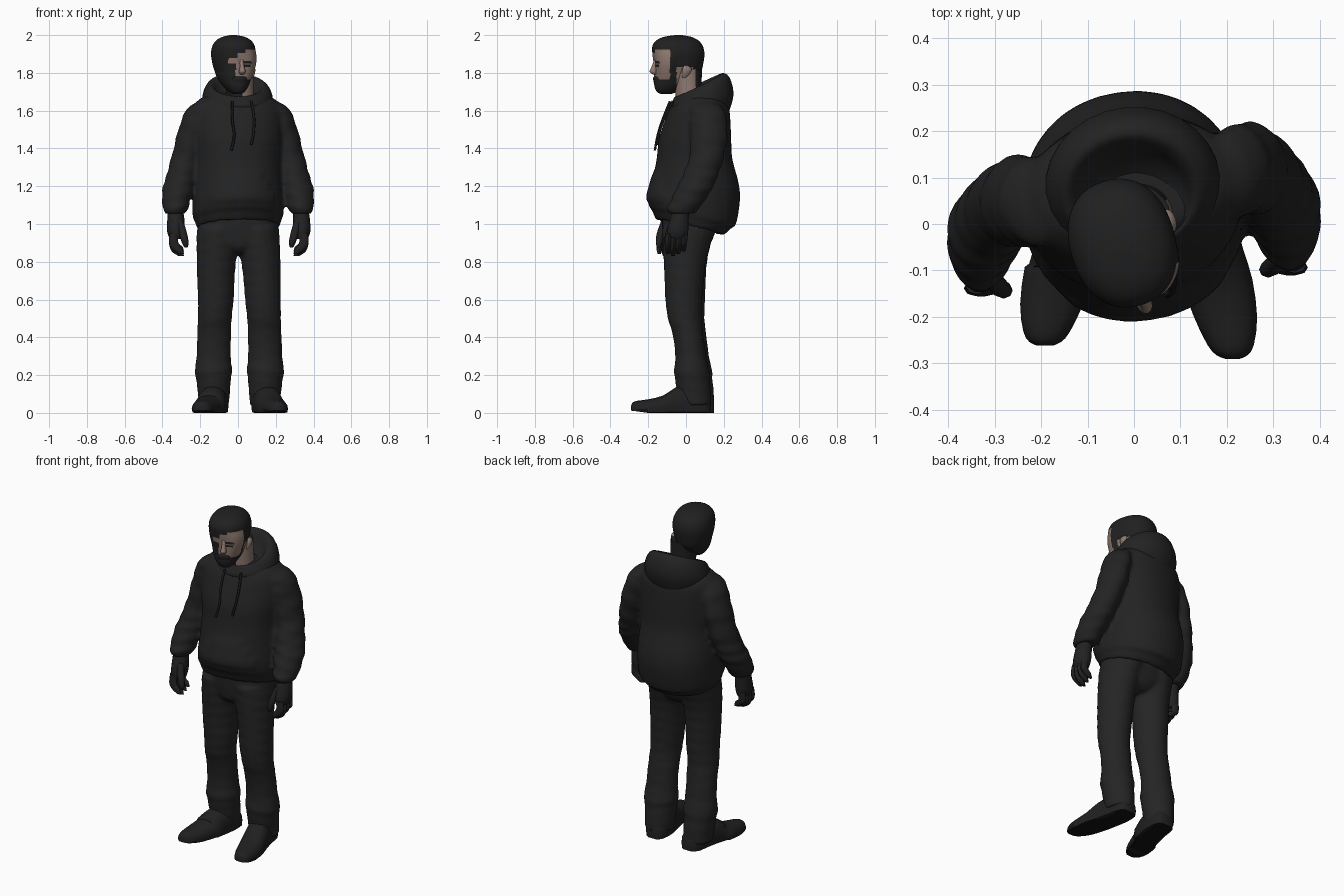
import bpy, bmesh, math
from mathutils import Vector


def material(name, r, g=None, b=None):
    m = bpy.data.materials.new(name)
    m.diffuse_color = (r, g or r, b or r, 1)
    return m


HOODIE = material("charcoal hoodie", 0.0165)
SEAM = material("dark seam", 0.010)
TROUSER = material("charcoal trousers", 0.018)
HAIR = material("near black hair", 0.0145)
GLOVE = material("dark gloves", 0.0155)
SHOE = material("dark shoes", 0.0145)
SOLE = material("black sole", 0.006)
SKIN = material("skin", 0.27, 0.19, 0.16)


def spline(rows, steps):
    """Catmull-Rom interpolation through rows of numbers."""
    out = []
    for i in range(len(rows) - 1):
        p = [rows[max(0, min(len(rows) - 1, i + k))] for k in (-1, 0, 1, 2)]
        for s in range(steps):
            t = s / steps
            out.append([0.5 * (2 * b + (c - a) * t + (2 * a - 5 * b + 4 * c - d) * t * t
                               + (3 * b - a - 3 * c + d) * t ** 3) for a, b, c, d in zip(*p)])
    return out + [list(rows[-1])]


def smooth(ob, angle=50):
    bpy.ops.object.select_all(action='DESELECT')
    ob.select_set(True)
    bpy.context.view_layer.objects.active = ob
    bpy.ops.object.shade_smooth_by_angle(angle=math.radians(angle))


def skin_loops(name, loops, mats, rule=None):
    """Bridge a list of point loops into a closed mesh object."""
    bm = bmesh.new()
    loops = [[bm.verts.new(v) for v in loop] for loop in loops]
    for a, b in zip(loops, loops[1:]):
        for i in range(len(a)):
            j = (i + 1) % len(a)
            bm.faces.new((a[i], a[j], b[j], b[i]))
    bm.faces.new(loops[0])
    bm.faces.new(loops[-1])
    bmesh.ops.recalc_face_normals(bm, faces=bm.faces[:])
    if rule:
        for f in bm.faces:
            f.material_index = rule(f.calc_center_median())
    me = bpy.data.meshes.new(name)
    bm.to_mesh(me)
    bm.free()
    for m in mats:
        me.materials.append(m)
    ob = bpy.data.objects.new(name, me)
    bpy.context.collection.objects.link(ob)
    smooth(ob)
    return ob


def loft(name, rings, mats, segs=20, steps=3, power=1.0, fold=0.0, deform=None, rule=None):
    """Skin horizontal rings (z, x, y, rx, ry[, slope towards the back])."""
    loops = []
    for z, x, y, rx, ry, *slope in spline(rings, steps):
        loop = []
        for i in range(segs):
            a = math.tau * i / segs
            c, s = math.cos(a), math.sin(a)
            k = 1 + fold * math.sin(95 * z + 2.2 * math.sin(a + 1))
            px = rx * k * math.copysign(abs(c) ** power, c)
            py = ry * k * math.copysign(abs(s) ** power, s)
            v = Vector((x + px, y + py, z + (slope[0] * py if slope else 0)))
            loop.append(deform(v) if deform else v)
        loops.append(loop)
    return skin_loops(name, loops, mats, rule)


def fuse(name, parts, voxel, rounds):
    """Join overlapping parts into one blended cloth surface."""
    bpy.ops.object.select_all(action='DESELECT')
    for p in parts:
        p.select_set(True)
    ob = parts[0]
    bpy.context.view_layer.objects.active = ob
    bpy.ops.object.join()
    ob.name = name
    m = ob.modifiers.new("blend", 'REMESH')
    m.mode, m.voxel_size, m.use_smooth_shade = 'VOXEL', voxel, True
    m = ob.modifiers.new("soften", 'SMOOTH')
    m.factor, m.iterations = 0.5, rounds


def ramp(v, lo, hi):
    return max(0, min(1, (v - lo) / (hi - lo)))


def turn(v, degrees, cx, cy):
    c, s = math.cos(math.radians(degrees)), math.sin(math.radians(degrees))
    x, y = v.x - cx, v.y - cy
    return Vector((cx + c * x - s * y, cy + s * x + c * y, v.z))


def cord(name, pts, radius, mat):
    cu = bpy.data.curves.new(name, 'CURVE')
    cu.dimensions = '3D'
    cu.bevel_depth, cu.bevel_resolution, cu.use_fill_caps = radius, 1, True
    sp = cu.splines.new('POLY')
    rows = spline(pts, 4)
    sp.points.add(len(rows) - 1)
    for p, r in zip(sp.points, rows):
        p.co = (*r, 1)
    cu.materials.append(mat)
    bpy.context.collection.objects.link(bpy.data.objects.new(name, cu))


# Hoodie body: tilted hem, raised front pocket, slight twist
def body_shape(v):
    if v.y < -0.08 and 1.07 < v.z < 1.27 and abs(v.x) < 0.16 - max(0, v.z - 1.15) * 0.5:
        v.y -= 0.01
    v.z -= 0.23 * v.y * (1 - ramp(v.z, 1.05, 1.25))
    return turn(v, 8, 0, 0.04)


hoodie = [loft("hoodie_body", [
    (1.01, 0, 0.02, 0.19, 0.155), (0.985, 0, 0.02, 0.215, 0.175), (1.035, 0, 0.03, 0.232, 0.21),
    (1.05, 0, 0.033, 0.24, 0.228), (1.12, 0, 0.04, 0.242, 0.24), (1.2, 0, 0.05, 0.237, 0.234),
    (1.34, 0, 0.045, 0.227, 0.2), (1.45, 0, 0.048, 0.235, 0.19), (1.55, 0, 0.062, 0.238, 0.171),
    (1.62, 0, 0.072, 0.232, 0.152), (1.665, 0, 0.075, 0.195, 0.12), (1.69, 0, 0.06, 0.12, 0.09)],
    [HOODIE], segs=36, power=0.95, deform=body_shape)]

# Hood lying open around the neck
loft("hood", [
    (1.56, 0, 0.08, 0.15, 0.13, 0.0), (1.61, 0, 0.085, 0.183, 0.155, 0.12),
    (1.665, 0, 0.085, 0.188, 0.167, 0.22), (1.715, 0, 0.08, 0.172, 0.15, 0.42),
    (1.735, -0.003, 0.068, 0.148, 0.128, 0.5), (1.725, -0.003, 0.06, 0.128, 0.112, 0.45),
    (1.695, 0, 0.045, 0.11, 0.1, 0.3), (1.67, 0, 0.04, 0.06, 0.06, 0.2)], [HOODIE], segs=28,
    deform=lambda v: turn(v, 6, 0, 0.06))

# Drawstrings
cord("drawstring_left", [(-0.03, -0.085, 1.65), (-0.03, -0.125, 1.55), (-0.02, -0.15, 1.47),
                         (-0.035, -0.165, 1.39)], 0.007, SEAM)
cord("drawstring_right", [(0.07, -0.07, 1.65), (0.085, -0.115, 1.56), (0.082, -0.143, 1.48),
                          (0.07, -0.153, 1.42)], 0.007, SEAM)

# Trouser seat
trousers = [loft("trouser_seat", [
    (0.845, 0.005, 0, 0.05, 0.08), (0.88, 0.004, 0.004, 0.12, 0.115), (0.95, 0.002, 0.012, 0.2, 0.135),
    (1.04, 0, 0.02, 0.215, 0.15)], [TROUSER], segs=24, power=0.85)]


def shoe(name, place):
    """Skin upright sections (y, x, half width, height) with flat bottoms."""
    rows = spline([(0.148, 0.135, 0.035, 0.07), (0.12, 0.137, 0.062, 0.11), (0.04, 0.142, 0.072, 0.15),
                   (-0.05, 0.16, 0.075, 0.135), (-0.12, 0.178, 0.077, 0.092), (-0.2, 0.197, 0.068, 0.072),
                   (-0.26, 0.208, 0.05, 0.064), (-0.282, 0.211, 0.034, 0.055),
                   (-0.29, 0.212, 0.016, 0.04)], 2)
    loops = []
    for y, x, w, h in rows:
        lift = 0.012 * ramp(-y, 0.2, 0.29)
        loops.append([place(Vector((x + w * math.copysign(abs(math.cos(a)) ** 0.8, math.cos(a)), y,
                                    max(lift, h * (0.3 + 0.7 * math.sin(a))))))
                      for a in (math.tau * i / 16 for i in range(16))])
    skin_loops(name, loops, [SHOE, SOLE], lambda c: int(c.z < 0.002 or c.y < -0.2 and c.z < 0.013))


# Limbs, each side placed a little differently
for side, tag in ((1, "right"), (-1, "left")):
    def arm_place(v, side=side):
        if side > 0:
            return v
        low = 1 - ramp(v.z, 1.1, 1.4)
        return Vector((-v.x + 0.008 * (1 - ramp(v.z, 1.0, 1.1)), v.y - 0.07 + 0.025 * low, v.z))

    def leg_place(v, side=side):
        low = 1 - ramp(v.z, 0.6, 0.95)
        return Vector((v.x, v.y - 0.015 * low, v.z) if side > 0 else (-v.x + 0.015 * low, v.y, v.z))

    def shoe_place(v, side=side):
        if side > 0:
            return Vector((v.x, v.y - 0.018 * ramp(v.y, -0.1, 0.1), v.z))
        return Vector((0.02 - v.x, v.y + (0.028 if v.y < -0.1 else 0), v.z))

    trousers.append(loft("trouser_leg_" + tag, [
        (0.98, 0.105, 0.02, 0.112, 0.148), (0.9, 0.111, 0.006, 0.111, 0.128), (0.8, 0.121, 0, 0.104, 0.112),
        (0.7, 0.128, 0.001, 0.099, 0.104), (0.6, 0.132, 0.003, 0.095, 0.098), (0.5, 0.138, 0.008, 0.09, 0.09),
        (0.42, 0.141, 0.025, 0.09, 0.082), (0.3, 0.144, 0.04, 0.091, 0.082), (0.22, 0.145, 0.045, 0.1, 0.095),
        (0.19, 0.145, 0.047, 0.094, 0.092), (0.11, 0.143, 0.057, 0.086, 0.091), (0.04, 0.143, 0.065, 0.08, 0.084)],
        [TROUSER], segs=20, power=1.04, fold=0.014, deform=leg_place))
    shoe("shoe_" + tag, shoe_place)

    hoodie.append(loft("sleeve_" + tag, [
        (1.65, 0.17, 0.095, 0.035, 0.05), (1.61, 0.205, 0.11, 0.067, 0.088), (1.5, 0.239, 0.12, 0.077, 0.1),
        (1.37, 0.27, 0.112, 0.079, 0.093), (1.25, 0.3, 0.073, 0.082, 0.094), (1.18, 0.318, 0.04, 0.084, 0.096),
        (1.12, 0.328, 0.006, 0.073, 0.09), (1.09, 0.332, -0.01, 0.071, 0.088),
        (1.055, 0.333, -0.025, 0.054, 0.07)],
        [HOODIE], power=1.08, fold=0.045, deform=arm_place))

    # Gloved hand with curled fingers
    loft("palm_" + tag, [(1.1, 0.332, -0.02, 0.036, 0.042), (1.03, 0.335, -0.035, 0.045, 0.05),
                         (0.96, 0.338, -0.045, 0.045, 0.058), (0.92, 0.336, -0.048, 0.032, 0.05)],
         [GLOVE], segs=14, deform=arm_place)
    for i in range(4):
        y, low = -0.09 + 0.028 * i, 0.83 + 0.012 * abs(i - 1)
        loft(f"finger_{i + 1}_{tag}", [
            (0.95, 0.346, y, 0.024, 0.016), (0.9, 0.349, y - 0.004, 0.025, 0.016),
            (low + 0.025, 0.33, y - 0.006, 0.029, 0.015), (low, 0.308, y - 0.006, 0.014, 0.009)],
            [GLOVE], segs=8, deform=arm_place)
    loft("thumb_" + tag, [(1.02, 0.318, -0.065, 0.02, 0.02), (0.95, 0.299, -0.09, 0.021, 0.02),
                          (0.9, 0.287, -0.098, 0.018, 0.017), (0.875, 0.283, -0.098, 0.008, 0.008)],
         [GLOVE], segs=8, deform=arm_place)

fuse("hoodie_body", hoodie, 0.011, 4)
fuse("trousers", trousers, 0.011, 4)

# Neck, bare on one side only
loft("neck", [(1.62, 0.01, 0.03, 0.08, 0.08), (1.7, 0.01, 0.014, 0.073, 0.07),
              (1.82, 0.0, 0.01, 0.08, 0.075)], [HAIR, SKIN], segs=32,
     rule=lambda c: int(c.x > 0.025 and c.y < 0.05))


# Head: hair, beard, eye and bare face split by position; cheek stands proud of the hair
def head_turn(v):
    return turn(v, 17, -0.025, -0.04)


def head_shape(v):
    if v.x > -0.02 and v.y < -0.08 and 1.76 < v.z < 1.92:
        k = 0.01 * math.sin(math.pi * (v.z - 1.76) / 0.16) * ramp(-v.y, 0.08, 0.11) * ramp(v.x, -0.02, 0.03)
        v = v + Vector((k, -0.7 * k, 0))
    return head_turn(v)


def face_rule(c):
    top = 1.922 if c.y > -0.165 else 1.905
    face = 1.765 < c.z < top and c.y < -0.085 and c.x > (-0.012 if c.z < 1.88 else 0.0)
    temple = 1.85 < c.z < 1.88 and c.y < -0.1 and c.x > -0.05
    side = c.x > 0.03 and -0.05 < c.y < 0.035 and c.z < 1.83
    brow = 0.02 < c.x < 0.075 and abs(c.z - 1.857 + 0.1 * (c.x - 0.05)) < 0.005
    eye = 0.028 < c.x < 0.068 and abs(c.z - 1.836) < 0.006
    return int((face or temple or side) and not (brow or eye))


profile = [(1.688, -0.135, -0.08, 0.02), (1.70, -0.158, -0.05, 0.04), (1.73, -0.17, 0.0, 0.064),
           (1.77, -0.17, 0.055, 0.084), (1.81, -0.17, 0.082, 0.095), (1.85, -0.172, 0.092, 0.106),
           (1.9, -0.178, 0.098, 0.113), (1.94, -0.179, 0.09, 0.108), (1.97, -0.16, 0.068, 0.09),
           (1.99, -0.12, 0.03, 0.058), (2.0, -0.06, -0.02, 0.015)]
loft("head", [(z, -0.025, (f + b) / 2, w, (b - f) / 2) for z, f, b, w in profile],
     [HAIR, SKIN], segs=96, steps=7, power=0.9, deform=head_shape, rule=face_rule)

# Nose, moustache and the one uncovered ear
loft("nose", [(1.872, -0.02, -0.168, 0.01, 0.008), (1.83, -0.018, -0.176, 0.012, 0.016),
              (1.807, -0.018, -0.18, 0.017, 0.022), (1.792, -0.018, -0.172, 0.011, 0.012)],
     [SKIN, HAIR], segs=12, deform=head_turn, rule=lambda c: int(c.x < 0.0))
loft("moustache", [(1.782, -0.025, -0.157, 0.028, 0.014), (1.772, -0.025, -0.16, 0.04, 0.017),
                   (1.75, -0.025, -0.157, 0.038, 0.016)], [HAIR], segs=14, deform=head_turn)
loft("ear", [(1.838, 0.08, -0.03, 0.006, 0.012), (1.82, 0.085, -0.025, 0.015, 0.026),
             (1.785, 0.078, -0.03, 0.014, 0.022), (1.76, 0.066, -0.035, 0.006, 0.008)],
     [SKIN], segs=12, deform=head_turn)
